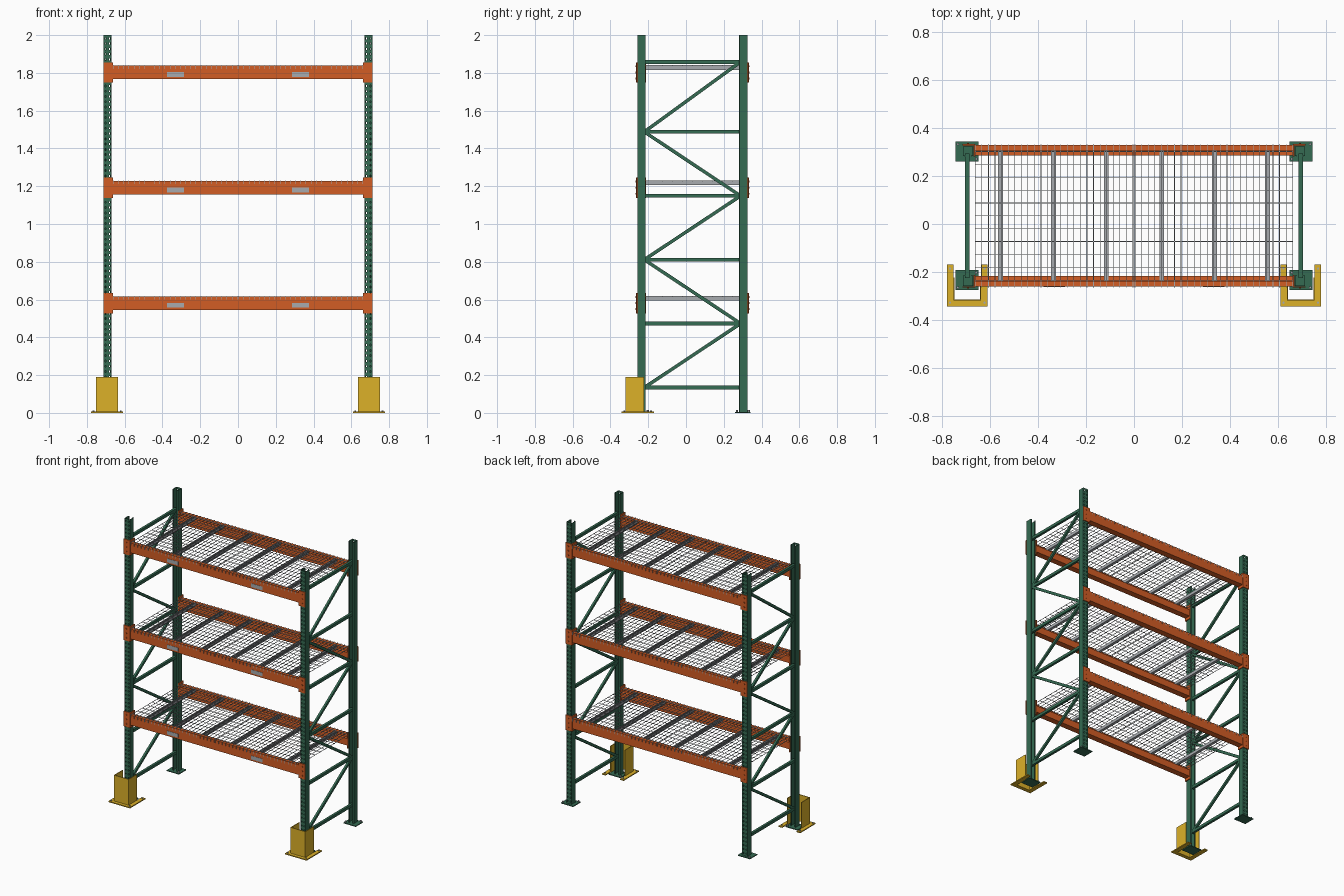
import bpy, bmesh
from mathutils import Vector, Matrix

if "Cube" in bpy.data.objects:
    bpy.data.objects.remove(bpy.data.objects["Cube"])

CY = 0.034            # middle of the rack depth
PX, PW = 0.690, 0.043  # post centre x and post width
OUT, INN = 0.292, 0.249  # post outer / inner distance from CY
LEVELS = (0.546, 1.157, 1.768)  # underside of each beam pair


def material(name, rgb):
    m = bpy.data.materials.new(name)
    m.diffuse_color = (*rgb, 1)
    m.use_nodes = True
    m.node_tree.nodes["Principled BSDF"].inputs["Base Color"].default_value = m.diffuse_color
    return m


GREEN = material("rack green", (0.035, 0.145, 0.085))
ORANGE = material("beam orange", (0.65, 0.11, 0.018))
YELLOW = material("guard yellow", (0.72, 0.44, 0.022))
STEEL = material("galvanised steel", (0.39, 0.41, 0.43))


def box(bm, x0, x1, y0, y1, z0, z1):
    m = Matrix.Translation(((x0 + x1) / 2, (y0 + y1) / 2, (z0 + z1) / 2)) @ \
        Matrix.Diagonal((abs(x1 - x0), abs(y1 - y0), abs(z1 - z0), 1))
    bmesh.ops.create_cube(bm, size=1, matrix=m)


def bar(bm, a, b, w, d):
    a, b = Vector(a), Vector(b)
    rot = (b - a).to_track_quat('Z', 'X').to_matrix().to_4x4()
    m = Matrix.Translation((a + b) / 2) @ rot @ Matrix.Diagonal((w, d, (b - a).length, 1))
    bmesh.ops.create_cube(bm, size=1, matrix=m)


def disc(bm, x, y, z, r, h, axis='Z'):
    m = Matrix.Translation((x, y, z))
    if axis == 'Y':
        m = m @ Matrix.Rotation(1.5708, 4, 'X')
    bmesh.ops.create_cone(bm, cap_ends=True, segments=6, radius1=r, radius2=r, depth=h, matrix=m)


def finish(bm, name, mat):
    bmesh.ops.recalc_face_normals(bm, faces=bm.faces)
    me = bpy.data.meshes.new(name)
    bm.to_mesh(me)
    bm.free()
    me.materials.append(mat)
    ob = bpy.data.objects.new(name, me)
    bpy.context.collection.objects.link(ob)
    return ob


def post(name, px, s):
    """Open channel with two columns of slots in its outer web."""
    h, t = PW / 2, 0.0015
    o, i = CY + s * (OUT - t), CY + s * INN
    path = [(-0.012, i), (-h + t, i), (-h + t, o), (-0.014, o), (-0.008, o),
            (0.008, o), (0.014, o), (h - t, o), (h - t, i), (0.012, i)]
    pitch = 0.028
    zs = [0.004]
    z = 0.018
    while z + 0.010 < 1.995:
        zs += [z, z + 0.010]
        z += pitch
    zs.append(2.0)
    bm = bmesh.new()
    rows = [[bm.verts.new((px + x, y, z)) for x, y in path] for z in zs]
    for r in range(len(zs) - 1):
        for c in range(len(path) - 1):
            if r % 2 and c in (3, 5):
                continue  # slot
            bm.faces.new((rows[r][c], rows[r][c + 1], rows[r + 1][c + 1], rows[r + 1][c]))
    ob = finish(bm, name, GREEN)
    mod = ob.modifiers.new("thickness", 'SOLIDIFY')
    mod.thickness, mod.offset = 0.003, 0


# upright frames: posts, base plates, anchors, bracing
BRACE_Z = (0.134, 0.473, 0.811, 1.149, 1.488, 1.858)
for sx, side in ((-1, "left"), (1, "right")):
    px = sx * PX
    plates, bolts, braces = bmesh.new(), bmesh.new(), bmesh.new()
    for sy, end in ((-1, "front"), (1, "back")):
        post(f"{side}_{end}_post", px, sy)
        yc = CY + sy * 0.267
        box(plates, sx * 0.646, sx * 0.742, yc - 0.041, yc + 0.041, 0, 0.006)
        for bx, by in ((0.732, sy * 0.031), (0.656, -sy * 0.031)):
            disc(bolts, sx * bx, yc + by, 0.010, 0.006, 0.012)
    bx = sx * 0.693
    y0, y1 = CY - INN, CY + INN
    for z in BRACE_Z:
        bar(braces, (bx, y0 - 0.01, z), (bx, y1 + 0.01, z), 0.02, 0.017)
    for k in range(5):
        ya, yb = (y0, y1) if k % 2 == 0 else (y1, y0)
        bar(braces, (bx, ya, BRACE_Z[k] + 0.004), (bx, yb, BRACE_Z[k + 1] - 0.004), 0.018, 0.015)
    finish(plates, f"{side}_base_plates", GREEN)
    finish(bolts, f"{side}_anchor_bolts", STEEL)
    finish(braces, f"{side}_braces", GREEN)

    # column guard: three walls with outward floor flanges
    g, gb = bmesh.new(), bmesh.new()
    c, t = sx * 0.693, 0.005
    box(g, c - 0.058, c + 0.058, -0.319, -0.319 + t, 0, 0.19)
    box(g, c - 0.085, c + 0.085, -0.342, -0.314, 0, 0.007)
    for s in (-1, 1):
        box(g, c + s * 0.058, c + s * (0.058 - t), -0.319, -0.223, 0, 0.19)
        box(g, c + s * 0.085, c + s * 0.057, -0.314, -0.169, 0, 0.007)
        for y in (-0.327, -0.185):
            disc(gb, c + s * 0.072, y, 0.009, 0.005, 0.008)
    finish(g, f"{side}_column_guard", YELLOW)
    finish(gb, f"{side}_guard_bolts", STEEL)


def beam(name, s, z):
    """Stepped beam with end connectors; s is the outward y direction."""
    def y(d):
        return CY + s * d
    prof = [(0.294, 0), (0.294, 0.070), (0.272, 0.070), (0.272, 0.048), (0.250, 0.048), (0.250, 0)]
    bm = bmesh.new()
    f = bm.faces.new([bm.verts.new((-0.664, y(d), z + h)) for d, h in prof])
    ext = bmesh.ops.extrude_face_region(bm, geom=[f])
    bmesh.ops.translate(bm, vec=(1.328, 0, 0),
                        verts=[v for v in ext["geom"] if isinstance(v, bmesh.types.BMVert)])
    if len(bm.faces) < 8:
        bm.faces.new([v for v in bm.verts if v.co.x < 0])
    for sx in (-1, 1):
        box(bm, sx * 0.661, sx * 0.713, y(0.293), y(0.299), z - 0.019, z + 0.088)
        box(bm, sx * 0.661, sx * 0.667, y(0.246), y(0.297), z - 0.019, z + 0.088)
        for h in (0.003, 0.035, 0.067):  # rivets
            disc(bm, sx * 0.690, y(0.300), z + h, 0.005, 0.005, 'Y')
    finish(bm, name, ORANGE)


for n, z in enumerate(LEVELS, 1):
    beam(f"front_beam_{n}", -1, z)
    beam(f"back_beam_{n}", 1, z)

    # plain grey plates on the front beam
    tags = bmesh.new()
    for sx in (-1, 1):
        box(tags, sx * 0.286, sx * 0.376, CY - 0.2955, CY - 0.293, z + 0.011, z + 0.037)
    finish(tags, f"beam_plates_{n}", STEEL)

    # two wire decks with edges folded down over the beams
    wires, w, zt = bmesh.new(), 0.0026, z + 0.0715
    for x0 in (-0.661, 0.003):
        x1 = x0 + 0.658
        for k in range(25):
            x = x0 + w / 2 + (0.658 - w) * k / 24
            bar(wires, (x, CY - 0.297, zt), (x, CY + 0.297, zt), w, w)
            for s in (-1, 1):
                box(wires, x - w / 2, x + w / 2, CY + s * 0.2945, CY + s * 0.297, zt - 0.018, zt)
        for k in range(-5, 6):
            y = CY + k * 0.0535
            box(wires, x0, x1, y - w / 2, y + w / 2, zt - 0.0035, zt - 0.001)
    finish(wires, f"wire_deck_{n}", STEEL)

    # upward-open support channels resting on the beam steps
    ch = bmesh.new()
    for x in (-0.555, -0.335, -0.115, 0.115, 0.335, 0.555):
        ya, yb = CY - 0.271, CY + 0.271
        box(ch, x - 0.010, x + 0.010, ya, yb, z + 0.0485, z + 0.051)
        for s in (-1, 1):
            box(ch, x + s * 0.010, x + s * 0.008, ya, yb, z + 0.0485, z + 0.070)
    finish(ch, f"deck_channels_{n}", STEEL)
